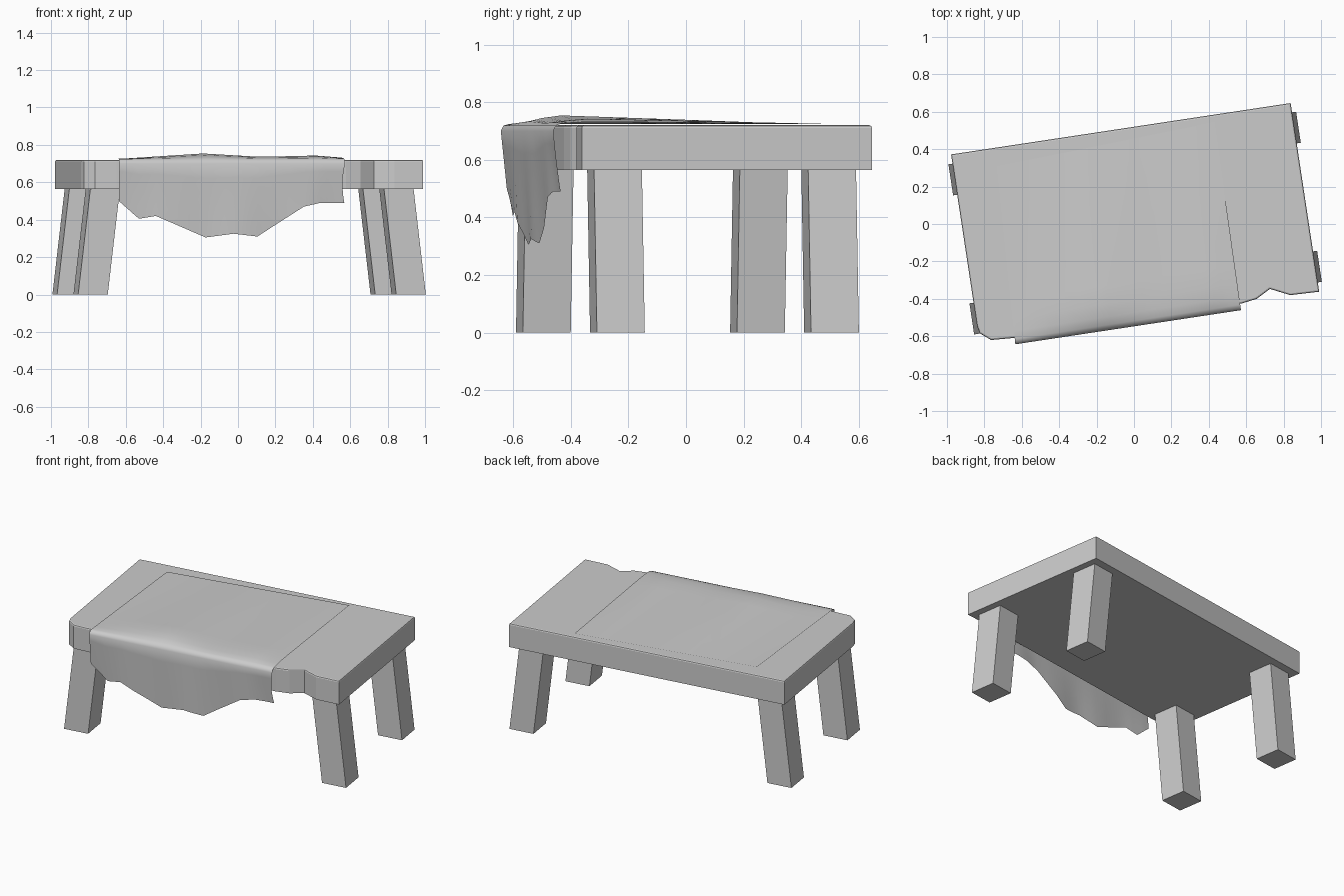
import bpy, bmesh, math
from mathutils import Matrix

if "Cube" in bpy.data.objects:
    bpy.data.objects.remove(bpy.data.objects["Cube"])

# the whole table is turned slightly about z
PLACE = Matrix.Translation((0.006, 0.005, 0)) @ Matrix.Rotation(math.radians(8.6), 4, 'Z')


def make(name, verts, faces, smooth=None):
    me = bpy.data.meshes.new(name)
    me.from_pydata(verts, [], faces)
    bm = bmesh.new()
    bm.from_mesh(me)
    bmesh.ops.recalc_face_normals(bm, faces=bm.faces)
    bm.to_mesh(me)
    bm.free()
    ob = bpy.data.objects.new(name, me)
    bpy.context.collection.objects.link(ob)
    ob.matrix_world = PLACE
    if smooth:
        bpy.ops.object.select_all(action='DESELECT')
        ob.select_set(True)
        bpy.context.view_layer.objects.active = ob
        bpy.ops.object.shade_smooth_by_angle(angle=math.radians(smooth))
    return ob


def prism(name, bottom, top):
    n = len(bottom)
    sides = [(i, (i + 1) % n, n + (i + 1) % n, n + i) for i in range(n)]
    caps = [tuple(range(n))[::-1], tuple(range(n, 2 * n))]
    return make(name, bottom + top, sides + caps)


def lerp_list(points, x):
    for (x0, a), (x1, b) in zip(points, points[1:]):
        if x <= x1:
            return a + (b - a) * max(0, (x - x0) / (x1 - x0))
    return points[-1][1]


# table top: slab with a chipped corner and a notch in the front edge
outline = [(-0.918, 0.51), (-0.909, -0.459), (-0.855, -0.503), (-0.74, -0.51),
           (0.50, -0.51), (0.582, -0.498), (0.66, -0.456), (0.763, -0.505),
           (0.918, -0.51), (0.918, 0.51)]
outline[0:1] = [(-0.918, 0.51), (-0.918, -0.42)]
slab = prism("table_top", [(x, y, 0.565) for x, y in outline],
             [(x, y, 0.72) for x, y in outline])
# softened upper rim
bm = bmesh.new()
bm.from_mesh(slab.data)
rim = [e for e in bm.edges if all(v.co.z > 0.7 for v in e.verts)]
bmesh.ops.bevel(bm, geom=rim, offset=0.009, segments=2, profile=0.5, affect='EDGES')
bm.to_mesh(slab.data)
bm.free()

# four legs splayed outward along the length
for sx, side in ((-1, "left"), (1, "right")):
    for sy, end in ((-1, "front"), (1, "back")):
        def ring(cx, cy, z):
            return [(sx * cx + a * 0.08, sy * cy + b * 0.084, z)
                    for a, b in ((-1, -1), (1, -1), (1, 1), (-1, 1))]
        prism(f"{end}_{side}_leg", ring(0.86, 0.376, 0), ring(0.792, 0.376, 0.58))

# draped cloth: lies on the top, rolls over the front edge and hangs
hem = [(-0.73, 0.50), (-0.62, 0.405), (-0.53, 0.42), (-0.26, 0.305), (-0.11, 0.325),
       (0.02, 0.31), (0.27, 0.47), (0.36, 0.49), (0.49, 0.49)]
bulge = [(-0.73, 0.0), (-0.5, 0.015), (-0.26, 0.030), (0.05, 0.012), (0.35, 0.019), (0.49, 0.008)]
slope = [(-0.545, 0.0), (-0.515, 0.3), (-0.47, 0.7), (-0.4, 1.0), (0.05, 0.5), (0.47, 0.0)]
cols = []
for (a, _), (b, _) in zip(hem, hem[1:]):
    cols += [a + (b - a) * k / 3 for k in range(3)]
cols.append(hem[-1][0])
rows_y = [0.47, 0.25, 0.05, -0.15, -0.3, -0.4, -0.47, -0.515]
verts = []
for y in rows_y:
    back = (y + 0.545) / 1.015
    for x in cols:
        u = (x + 0.73) / 1.22
        px = x + back * (0.045 * (1 - u) + 0.01 * u)
        py = y - 0.06 * (1 - u) * max(0, back)
        z = 0.724 + lerp_list(bulge, x) * lerp_list(slope, y)
        verts.append((px, py, z))
for y, z in ((-0.536, 0.719), (-0.545, 0.700)):
    verts += [(x, y, z) for x in cols]
for k in range(1, 6):
    t = k / 5
    for x in cols:
        y = -0.545 + 0.02 * t + 0.006 * t * math.sin(x * 17)
        verts.append((x - 0.012 * math.sin(math.pi * t) * (x > 0.4), y,
                      0.70 + (lerp_list(hem, x) - 0.70) * t))
n = len(cols)
faces = [(r * n + c, (r + 1) * n + c, (r + 1) * n + c + 1, r * n + c + 1)
         for r in range(len(verts) // n - 1) for c in range(n - 1)]
make("draped_cloth", verts, faces, smooth=60)
